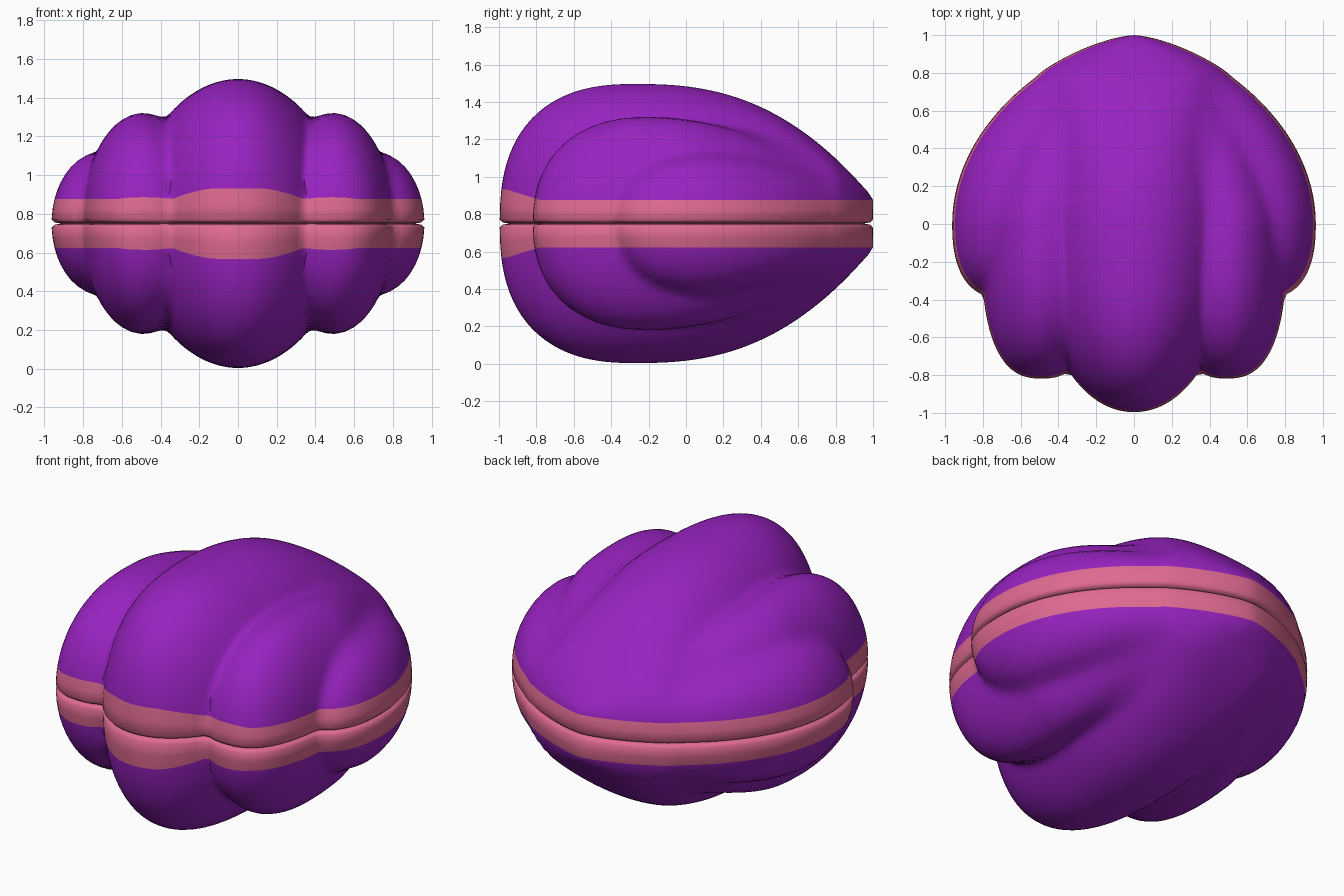
import bpy, math

if "Cube" in bpy.data.objects:
    bpy.data.objects.remove(bpy.data.objects["Cube"])

MID = 0.75           # height of the seam between the two shells
N_AZ, N_UP = 80, 30  # steps around half the outline, rows from band to crown


def bulge(t, p):
    """Rounded end: 1 at t = 0, 0 at t = 1."""
    return max(1 - max(t, 0) ** p, 0) ** (1 / p)


def outline(y):
    """Half width of the whole shell towards the hinge."""
    return .963 * (1 - max(y, 0) ** 2) ** .667


def lobe(y, tip, top, height, power, taper, wide, width, wpower, grow, centre, bend, fill):
    """Centre x, half width and half height of one lobe's section at y."""
    if y < top:
        h = height * bulge((top - y) / (top - tip), power)
    else:
        h = height - (height - .135) * ((y - top) / (1 - top)) ** taper
    c = centre * (1 - max(y, 0) ** bend)
    w = width * bulge((wide - y) / (wide - tip), wpower) + grow * max(y - wide, 0)
    return c, max(min(w, outline(y) * fill - c), .01), max(h, .01)


# tip y, top y, height, power, taper, widest y, width, power, grow, centre x, bend, fill
LOBES = [(-.996, -.27, .746, 2.5, 2.5, .1, .555, 2.1, -.13, 0, 1, .97),
         (-.819, -.2, .57, 2.3, 1.9, -.1, .318, 2.6, 0, .49, 1.5, .97),
         (-.39, .1, .37, 2.3, 2, 0, .253, 2.4, .4, .71, 1.7, 1)]


def field(x, y, z):
    """Positive inside the softly blended lobes."""
    back = max(y, 0)
    best, k, p = -9, .08 + .1 * back, 2 + back * back
    if y > 1:
        return best
    for spec in LOBES:
        if y > spec[0]:
            c, w, h = lobe(y, *spec)
            f = 1 - ((abs(x - c) / w) ** p + (abs(z) / h) ** p) ** (1 / p)
            t = max(k - abs(f - best), 0) / k
            best = max(f, best) + t * t * k / 4
    return best


def cast(d, z0):
    """Outermost surface point on a ray from the middle axis."""
    def at(r):
        return d[0] * r, d[1] * r, z0 + d[2] * r
    r = 1.1
    while r > .03 and field(*at(r)) < 0:
        r -= .03
    lo, hi = r, r + .03
    for _ in range(11):
        m = (lo + hi) / 2
        lo, hi = (m, hi) if field(*at(m)) > 0 else (lo, m)
    return at(lo)


def meridian(az):
    """One strip of points from the rim over the band to the crown."""
    dx, dy = math.sin(az), -math.cos(az)
    if abs(dx) < 1e-6:
        dx = 0.0
    rim = cast((dx, dy, 0), .022)
    band = .127 + .055 * min(max((-.79 - rim[1]) / .18, 0), 1)
    pts = [(rim[0] * .955, rim[1] * .955, .001), (rim[0] * .985, rim[1] * .985, .006), rim]
    pts += [cast((dx, dy, 0), z) for z in ((.022 + band) / 2, band)]
    e0 = math.atan2(band, math.hypot(pts[-1][0], pts[-1][1]))
    for k in range(1, N_UP):
        e = e0 + (math.pi / 2 - e0) * k / N_UP
        pts.append(cast((dx * math.cos(e), dy * math.cos(e), math.sin(e)), 0))
    return pts


def material(name, rgb):
    m = bpy.data.materials.new(name)
    m.diffuse_color = (*rgb, 1)
    m.use_nodes = True
    m.node_tree.nodes["Principled BSDF"].inputs["Base Color"].default_value = m.diffuse_color
    return m


purple = material("shell purple", (.315, .0165, .53))
pink = material("lip pink", (.74, .145, .285))
strips = [meridian(math.pi * i / N_AZ) for i in range(N_AZ + 1)]
crown_z = cast((0, 0, 1), 0)[2]


def shell(name, s):
    """Half of one shell; a mirror modifier adds the other side."""
    rows = len(strips[0])
    verts = [(x, y, MID + s * z) for strip in strips for x, y, z in strip]
    verts += [(0, 0, MID + s * crown_z), (0, 0, MID + s * .001)]
    crown, inner = len(verts) - 2, len(verts) - 1
    faces, mats = [], []
    for i in range(N_AZ):
        a, b = i * rows, (i + 1) * rows
        for j in range(rows - 1):
            faces.append((a + j, b + j, b + j + 1, a + j + 1))
            mats.append(1 if j < 4 else 0)      # rim and band rows are pink
        faces += [(a + rows - 1, b + rows - 1, crown), (b, a, inner)]
        mats += [0, 1]
    if s < 0:
        faces = [f[::-1] for f in faces]
    me = bpy.data.meshes.new(name)
    me.from_pydata(verts, [], faces)
    me.materials.append(purple)
    me.materials.append(pink)
    me.polygons.foreach_set("material_index", mats)
    ob = bpy.data.objects.new(name, me)
    bpy.context.collection.objects.link(ob)
    mir = ob.modifiers.new("mirror", 'MIRROR')
    mir.use_clip = True
    bpy.ops.object.select_all(action='DESELECT')
    bpy.context.view_layer.objects.active = ob
    ob.select_set(True)
    bpy.ops.object.modifier_apply(modifier=mir.name)
    bpy.ops.object.shade_smooth_by_angle(angle=math.radians(60))


shell("upper_shell", 1)
shell("lower_shell", -1)
